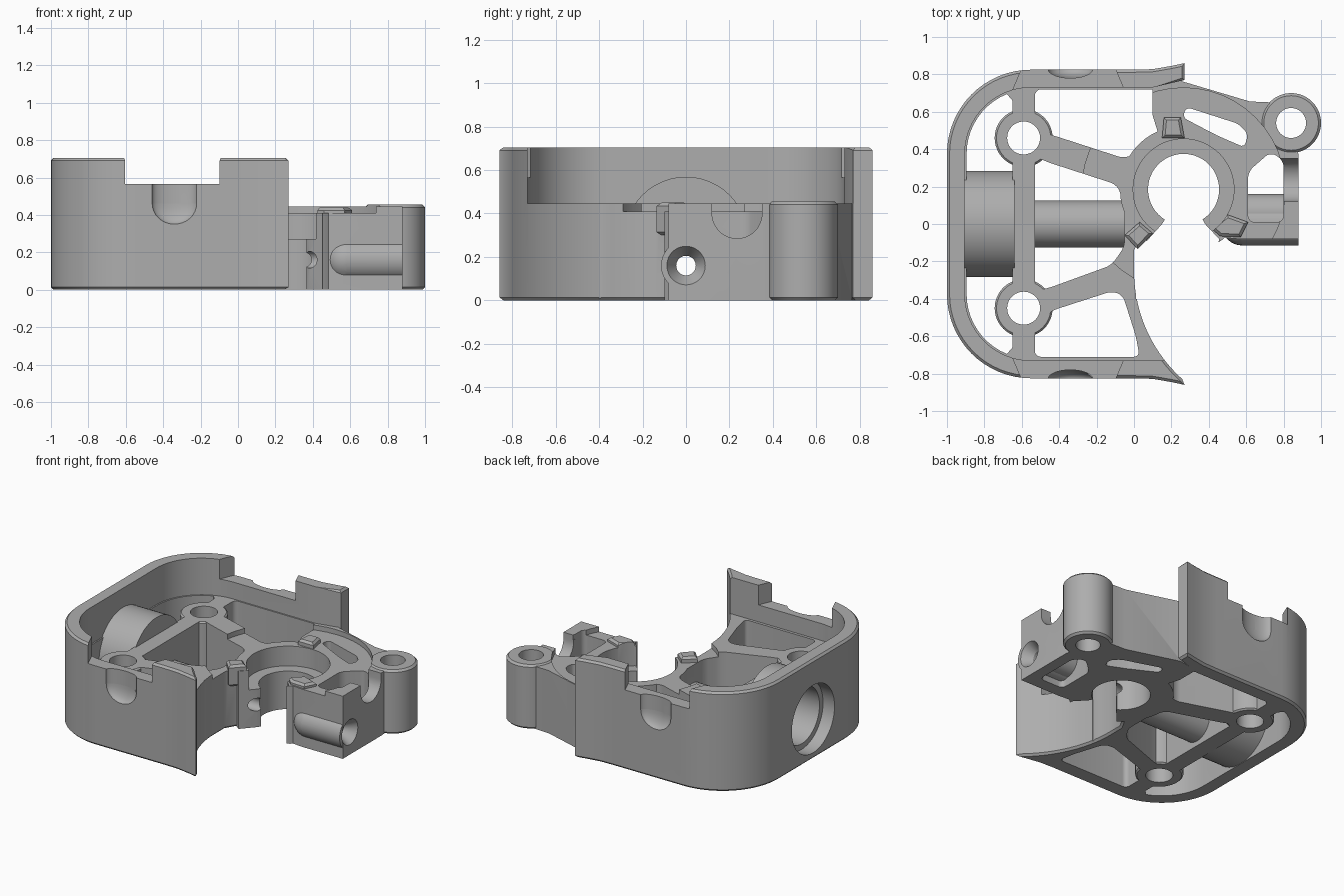
import bpy, bmesh
from math import radians, cos, sin, pi
from mathutils import Matrix, Vector

cube = bpy.data.objects.get("Cube")
if cube:
    bpy.data.objects.remove(cube)

grey = bpy.data.materials.new("machined grey")
grey.use_nodes = True
grey.diffuse_color = (0.42, 0.42, 0.42, 1)
grey.node_tree.nodes["Principled BSDF"].inputs["Base Color"].default_value = (0.42, 0.42, 0.42, 1)

RING = (0.265, 0.185)


def finish(bm, name):
    bmesh.ops.recalc_face_normals(bm, faces=bm.faces)
    mesh = bpy.data.meshes.new(name)
    bm.to_mesh(mesh)
    bm.free()
    mesh.materials.append(grey)
    obj = bpy.data.objects.new(name, mesh)
    bpy.context.collection.objects.link(obj)
    return obj


def arc(cx, cy, r, a0, a1, n=16):
    angles = [radians(a0 + (a1 - a0) * i / n) for i in range(n + 1)]
    return [(cx + r * cos(a), cy + r * sin(a)) for a in angles]


def prism(name, pts, z0, z1, fillet=0, chamfer=0):
    """Extrude a plan outline, with optional corner fillets and rim chamfers."""
    bm = bmesh.new()
    base = bm.faces.new([bm.verts.new((x, y, z0)) for x, y in pts])
    ext = bmesh.ops.extrude_face_region(bm, geom=[base])
    new = [g for g in ext["geom"] if isinstance(g, bmesh.types.BMVert)]
    bmesh.ops.translate(bm, verts=new, vec=(0, 0, z1 - z0))
    upright = [e for e in bm.edges if abs(e.verts[0].co.z - e.verts[1].co.z) > 1e-4]
    if fillet:
        bmesh.ops.bevel(bm, geom=upright, offset=fillet, segments=5, profile=0.5,
                        affect='EDGES', clamp_overlap=True)
    if chamfer:
        rims = [e for e in bm.edges if abs(e.verts[0].co.z - e.verts[1].co.z) < 1e-4]
        bmesh.ops.bevel(bm, geom=rims, offset=chamfer, segments=1,
                        affect='EDGES', clamp_overlap=True)
    return finish(bm, name)


def disc(name, x, y, r, z0, z1, chamfer=0):
    return prism(name, arc(x, y, r, 0, 352.5, 47), z0, z1, 0, chamfer)


def rod(name, x0, x1, y, z, r0, r1=None):
    """Cylinder or cone lying along x."""
    bm = bmesh.new()
    spin = Matrix.Translation(((x0 + x1) / 2, y, z)) @ Matrix.Rotation(pi / 2, 4, 'Y')
    bmesh.ops.create_cone(bm, cap_ends=True, segments=48, radius1=r0,
                          radius2=r0 if r1 is None else r1, depth=x1 - x0, matrix=spin)
    return finish(bm, name)


def ball(name, centre, size):
    bm = bmesh.new()
    bmesh.ops.create_uvsphere(bm, u_segments=32, v_segments=16, radius=1,
                              matrix=Matrix.Translation(centre) @ Matrix.Diagonal(Vector(size).to_4d()))
    return finish(bm, name)


def combine(target, tools, operation):
    bpy.ops.object.select_all(action='DESELECT')
    bpy.context.view_layer.objects.active = target
    target.select_set(True)
    for tool in tools:
        mod = target.modifiers.new("join", 'BOOLEAN')
        mod.operation, mod.solver, mod.object = operation, 'EXACT', tool
        bpy.ops.object.modifier_apply(modifier=mod.name)
        bpy.data.objects.remove(tool)


def opening(pts, fillet=0.035):
    return prism("opening", pts, -0.1, 0.6, fillet)


# Housing: rounded outer shell with a concave front right edge
wall = [(0.27, 0.86), (0.2, 0.845), (0.1, 0.828), (0, 0.825)] + arc(-0.55, 0.375, 0.45, 90, 180)
outline = wall + [(x, -y) for x, y in reversed(wall)]
outline += arc(0.78, -0.25, 0.78, 228, 180, 14)
outline += [(0, -0.14), (0.08, 0), (0.08, 0.3), (0.12, 0.72), (0.27, 0.77)]
housing = prism("housing", outline, 0, 0.705, 0, 0.014)

# Hollow above the ribs, then the openings between the ribs
inner = [(0.6, 0.84), (0.27, 0.77), (0.1, 0.73)] + arc(-0.55, 0.375, 0.355, 90, 180)
inner += arc(-0.55, -0.375, 0.355, 180, 270) + [(0.6, -0.73)]
left_gap = arc(-0.55, 0.375, 0.345, 112, 180, 10)
left_gap = [(-0.65, 0.66)] + left_gap + [(x, -y) for x, y in reversed(left_gap)] + [(-0.65, -0.66)]
combine(housing, [
    prism("hollow", inner, 0.445, 0.9),
    opening(left_gap, 0),
    opening([(-0.53, 0.72), (0.12, 0.72), (0.11, 0.58), (0.15, 0.46), (0.05, 0.4),
             (-0.05, 0.35), (-0.42, 0.47), (-0.53, 0.5)]),
    opening([(-0.53, 0.36), (-0.46, 0.33), (-0.09, 0.21), (-0.05, 0.1), (-0.05, -0.12),
             (-0.12, -0.22), (-0.45, -0.34), (-0.53, -0.36)]),
    opening([(-0.53, -0.71), (0.03, -0.71), (0.01, -0.6), (-0.06, -0.38), (-0.12, -0.36),
             (-0.43, -0.46), (-0.53, -0.52)]),
], 'DIFFERENCE')

# Side arm and clamp block, with their own openings
arm = prism("side_arm", [(0.1, 0.74), (0.25, 0.765), (0.62, 0.655), (0.74, 0.65), (0.87, 0.45),
                         (0.88, 0.36), (0.88, -0.08), (0.56, -0.08), (0.45, -0.07), (0.38, 0),
                         (0.4, 0.3), (0.14, 0.45), (0.1, 0.58)], 0, 0.445)
combine(arm, [
    opening([(0.26, 0.57), (0.28, 0.625), (0.56, 0.535), (0.61, 0.48), (0.59, 0.41), (0.44, 0.475)], 0.025),
    opening([(0.61, 0.01), (0.61, 0.28), (0.73, 0.385), (0.8, 0.34), (0.8, 0.01)]),
], 'DIFFERENCE')

# Solid additions: hub ring, screw bosses, ear, tubes
combine(housing, [
    arm,
    disc("hub", *RING, 0.34, 0, 0.41),
    disc("rear_boss", -0.59, 0.46, 0.155, 0, 0.445, 0.01),
    disc("front_boss", -0.59, -0.45, 0.155, 0, 0.445, 0.01),
    disc("ear", 0.84, 0.54, 0.16, 0, 0.455, 0.014),
    rod("large_socket", -0.95, -0.64, 0, 0.285, 0.284),
    rod("centre_tube", -0.56, 0.0, 0, 0.16, 0.125),
    rod("clamp_tube", 0.58, 0.879, 0, 0.16, 0.115),
    ball("clamp_tube_end", (0.58, 0, 0.16), (0.115, 0.115, 0.115)),
    rod("clamp_saddle", 0.6, 0.81, 0.06, 0.16, 0.1),
], 'UNION')

# Shallow round recess, raised pads, bores and screw holes
combine(housing, [disc("recess", *RING, 0.543, 0.41, 0.48)], 'DIFFERENCE')
combine(housing, [
    prism("rear_pad", [(0.15, 0.46), (0.27, 0.46), (0.25, 0.57), (0.16, 0.57)], 0.3, 0.45, 0, 0.015),
    prism("left_pad", [(-0.05, -0.06), (0.02, -0.135), (0.1, -0.05), (0.03, 0.01)], 0.3, 0.45, 0, 0.015),
    prism("right_pad", [(0.41, -0.02), (0.46, -0.065), (0.57, -0.07), (0.61, 0.01), (0.5, 0.05)],
          0.3, 0.44, 0, 0.015),
], 'UNION')
cuts = [
    disc("hub_bore", *RING, 0.19, -0.1, 0.6),
    disc("hub_step", *RING, 0.27, 0.27, 0.6),
    prism("hub_gap", [(0.2, 0.08), (0.15, 0), (0.025, -0.14), (0.01, -0.4), (0.4, -0.4),
                      (0.455, -0.08), (0.38, 0), (0.34, 0.08)], -0.1, 0.6),
    disc("rear_hole", -0.59, 0.46, 0.088, -0.1, 0.6),
    disc("front_hole", -0.59, -0.45, 0.088, -0.1, 0.6),
    disc("ear_hole", 0.84, 0.54, 0.08, -0.1, 0.6),
    rod("socket_mouth", -1.1, -0.91, 0, 0.285, 0.24),
    rod("socket_bore", -0.95, -0.67, 0, 0.285, 0.2),
    rod("long_hole", -0.7, 0.95, 0, 0.16, 0.045),
    rod("countersink", 0.81, 0.89, 0, 0.16, 0.045, 0.095),
    rod("saddle_notch", 0.78, 0.95, 0.235, 0.4, 0.115),
    prism("saddle_notch_top", [(0.78, 0.12), (0.95, 0.12), (0.95, 0.35), (0.78, 0.35)], 0.4, 0.6),
]

# Lowered wall sections and thumb scoops on both long sides
for side in (1, -1):
    cuts.append(prism("wall_notch", [(x, side * y) for x, y in
                ((-0.655, 0.7), (-0.6, 0.83), (-0.6, 0.95), (-0.1, 0.95), (-0.1, 0.83), (-0.045, 0.7))],
                0.565, 0.9))
    cuts.append(ball("scoop_end", (-0.34, side * 0.83, 0.46), (0.12, 0.05, 0.11)))
    scoop = [(-0.34 + 0.12 * cos(i * pi / 16), side * 0.83 + 0.05 * sin(i * pi / 16)) for i in range(32)]
    cuts.append(prism("scoop", scoop, 0.46, 0.8))
combine(housing, cuts, 'DIFFERENCE')

bpy.ops.object.shade_smooth_by_angle(angle=radians(30))
